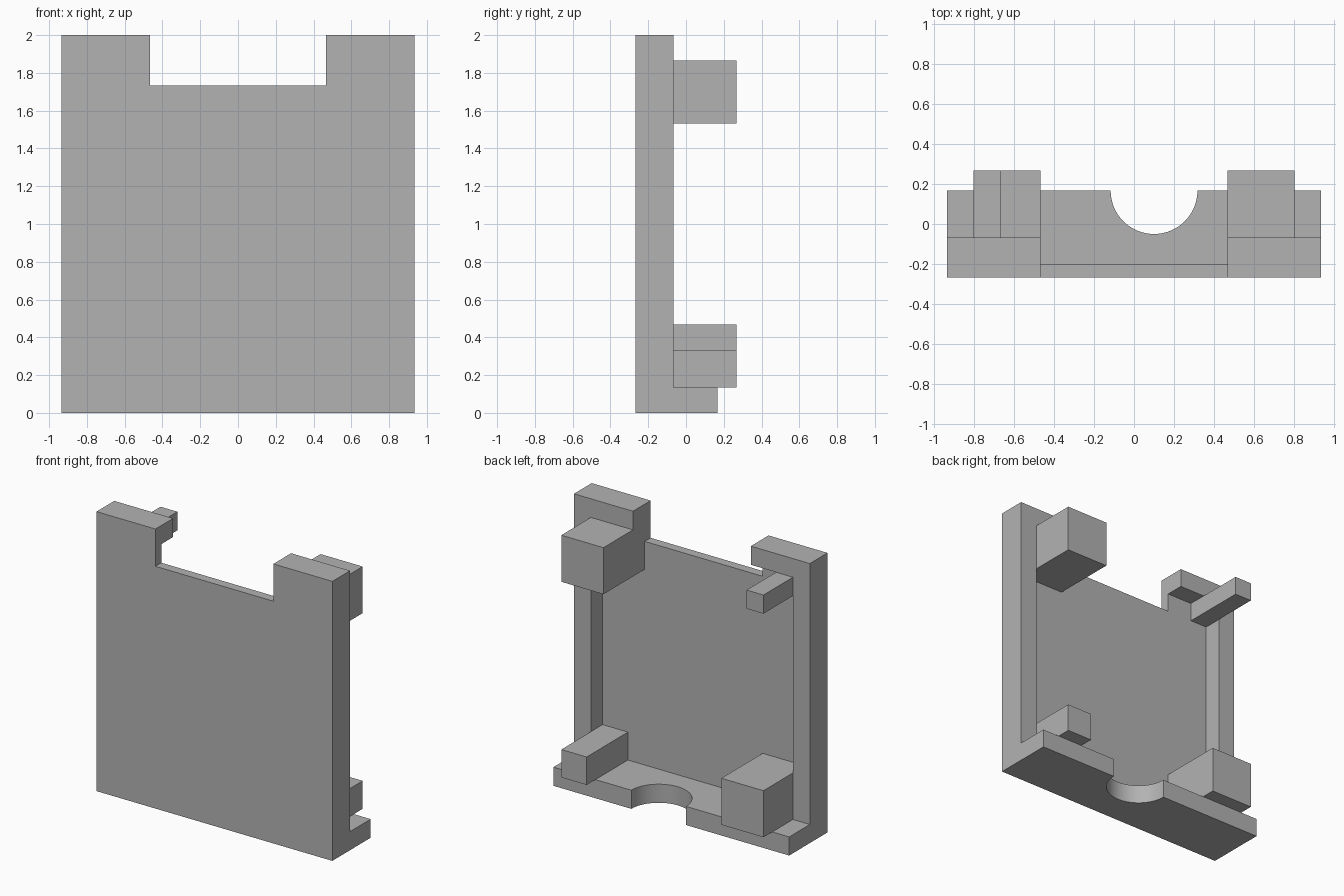
import bpy
import bmesh
from math import cos, sin, pi, radians
from mathutils import Vector

cube = bpy.data.objects.get("Cube")
if cube:
    bpy.data.objects.remove(cube, do_unlink=True)

U = 1 / 15  # design module; all sizes below are in modules

grey = bpy.data.materials.new("plain grey")
grey.use_nodes = True
grey.diffuse_color = (0.45, 0.45, 0.45, 1)
grey.node_tree.nodes["Principled BSDF"].inputs["Base Color"].default_value = grey.diffuse_color


def extrude(name, profile, axis, start, end):
    """Extrude a 2D profile along 'y' (profile is x, z) or 'z' (profile is x, y)."""
    def place(a, b, c):
        return Vector((a, c, b) if axis == "y" else (a, b, c)) * U

    bm = bmesh.new()
    face = bm.faces.new([bm.verts.new(place(a, b, start)) for a, b in profile])
    grown = bmesh.ops.extrude_face_region(bm, geom=[face])["geom"]
    verts = [v for v in grown if isinstance(v, bmesh.types.BMVert)]
    bmesh.ops.translate(bm, verts=verts, vec=place(0, 0, end - start))
    if not face.is_valid or len(bm.faces) < len(profile) + 2:
        bm.faces.new([v for v in bm.verts if v not in verts])
    bmesh.ops.recalc_face_normals(bm, faces=bm.faces[:])
    mesh = bpy.data.meshes.new(name)
    bm.to_mesh(mesh)
    bm.free()
    mesh.materials.append(grey)
    obj = bpy.data.objects.new(name, mesh)
    bpy.context.collection.objects.link(obj)
    return obj


def rect(x0, x1, z0, z1):
    return [(x0, z0), (x1, z0), (x1, z1), (x0, z1)]


FRONT, INNER, RAIL_BACK, BLOCK_BACK = -4, -3, -1, 4
SIDE, NOTCH, TOP, LEDGE = 14, 7, 30, 2

# Front panel with the wide notch in its top edge
extrude("front_panel",
        [(-SIDE, 0), (SIDE, 0), (SIDE, TOP), (NOTCH, TOP), (NOTCH, 26),
         (-NOTCH, 26), (-NOTCH, TOP), (-SIDE, TOP)],
        "y", FRONT, INNER)

# Side rails, each turning inward along the top corner
for name, s in (("left_rail", 1), ("right_rail", -1)):
    extrude(name,
            [(s * x, z) for x, z in ((SIDE, LEDGE), (SIDE, TOP), (NOTCH, TOP),
                                     (NOTCH, 28), (12, 28), (12, LEDGE))],
            "y", INNER, RAIL_BACK)

# Bottom ledge with a half-round cutout in its back edge
back, centre, radius, steps = 2.5, 1.5, 3.25, 32
arc = [(centre + radius * cos(pi * i / steps), back - radius * sin(pi * i / steps))
       for i in range(steps + 1)]
ledge = extrude("bottom_ledge",
                [(-SIDE, INNER), (SIDE, INNER), (SIDE, back)] + arc + [(-SIDE, back)],
                "z", 0, LEDGE)
bpy.ops.object.select_all(action="DESELECT")
ledge.select_set(True)
bpy.context.view_layer.objects.active = ledge
bpy.ops.object.shade_smooth_by_angle(angle=radians(30))

# Corner blocks standing out from the back of the panel
blocks = {
    "upper_left_block": rect(7, 12, 23, 28),
    "lower_left_block": rect(9, 12, 2, 5),
    "upper_right_block": rect(-12, -10, 26, 28),
    "lower_right_block": rect(-12, -7, 2, 7),
}
for name, profile in blocks.items():
    extrude(name, profile, "y", INNER, BLOCK_BACK)
